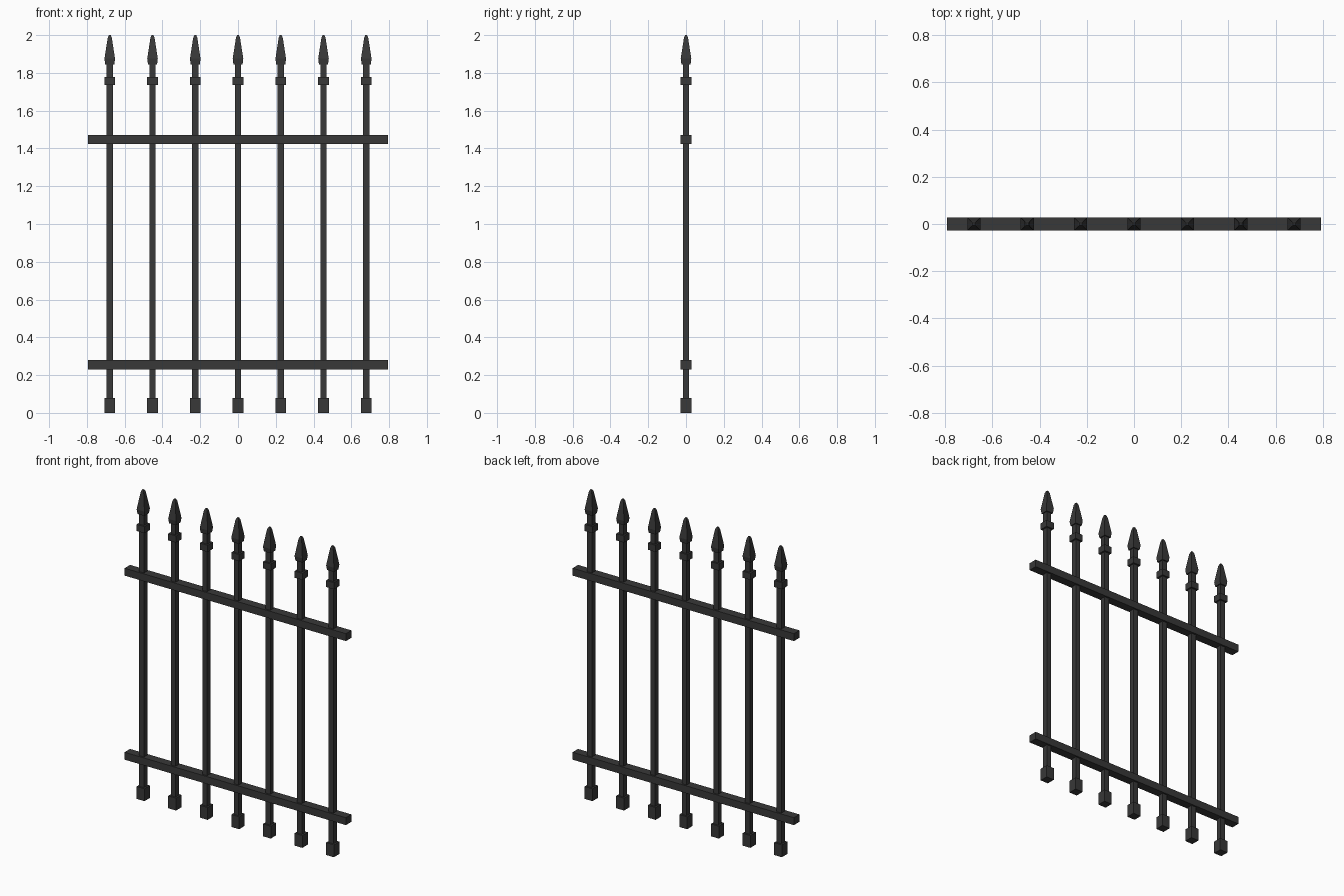
import bpy
import bmesh

if "Cube" in bpy.data.objects:
    bpy.data.objects.remove(bpy.data.objects["Cube"])

# Single dark iron colour
iron = bpy.data.materials.new("dark_iron")
iron.use_nodes = True
iron.diffuse_color = (0.04, 0.04, 0.04, 1)
iron.node_tree.nodes["Principled BSDF"].inputs["Base Color"].default_value = (0.04, 0.04, 0.04, 1)


def square_loft(name, x, profile, half_length=None):
    """Stack square (or half_length wide) sections from (z, half width) pairs."""
    bm = bmesh.new()
    rings = []
    for z, r in profile:
        w = half_length or r
        rings.append([bm.verts.new((sx * w, sy * r, z))
                      for sx, sy in ((-1, -1), (1, -1), (1, 1), (-1, 1))])
    for low, high in zip(rings, rings[1:]):
        for i in range(4):
            j = (i + 1) % 4
            bm.faces.new((low[i], low[j], high[j], high[i]))
    bm.faces.new(rings[0][::-1])
    bm.faces.new(rings[-1])
    mesh = bpy.data.meshes.new(name)
    bm.to_mesh(mesh)
    bm.free()
    mesh.materials.append(iron)
    obj = bpy.data.objects.new(name, mesh)
    obj.location.x = x
    bpy.context.collection.objects.link(obj)
    return obj


WIDE = 0.028
SPACING = 0.2263

# Horizontal rails
for name, z in (("lower_rail", 0.255), ("upper_rail", 1.447)):
    square_loft(name, 0, [(z - 0.024, WIDE), (z + 0.024, WIDE)], 0.793)

# Pickets, each with a foot, bar, collar and spearhead
for n in range(7):
    x = (n - 3) * SPACING
    square_loft(f"foot_{n + 1}", x, [(0, WIDE), (0.08, WIDE)])
    square_loft(f"bar_{n + 1}", x, [(0.07, 0.017), (1.86, 0.017)])
    square_loft(f"collar_{n + 1}", x, [(1.735, WIDE), (1.778, WIDE)])
    square_loft(f"spearhead_{n + 1}", x,
                [(1.845, 0.024), (1.875, WIDE), (1.985, 0.011), (2.0, 0.005)])
